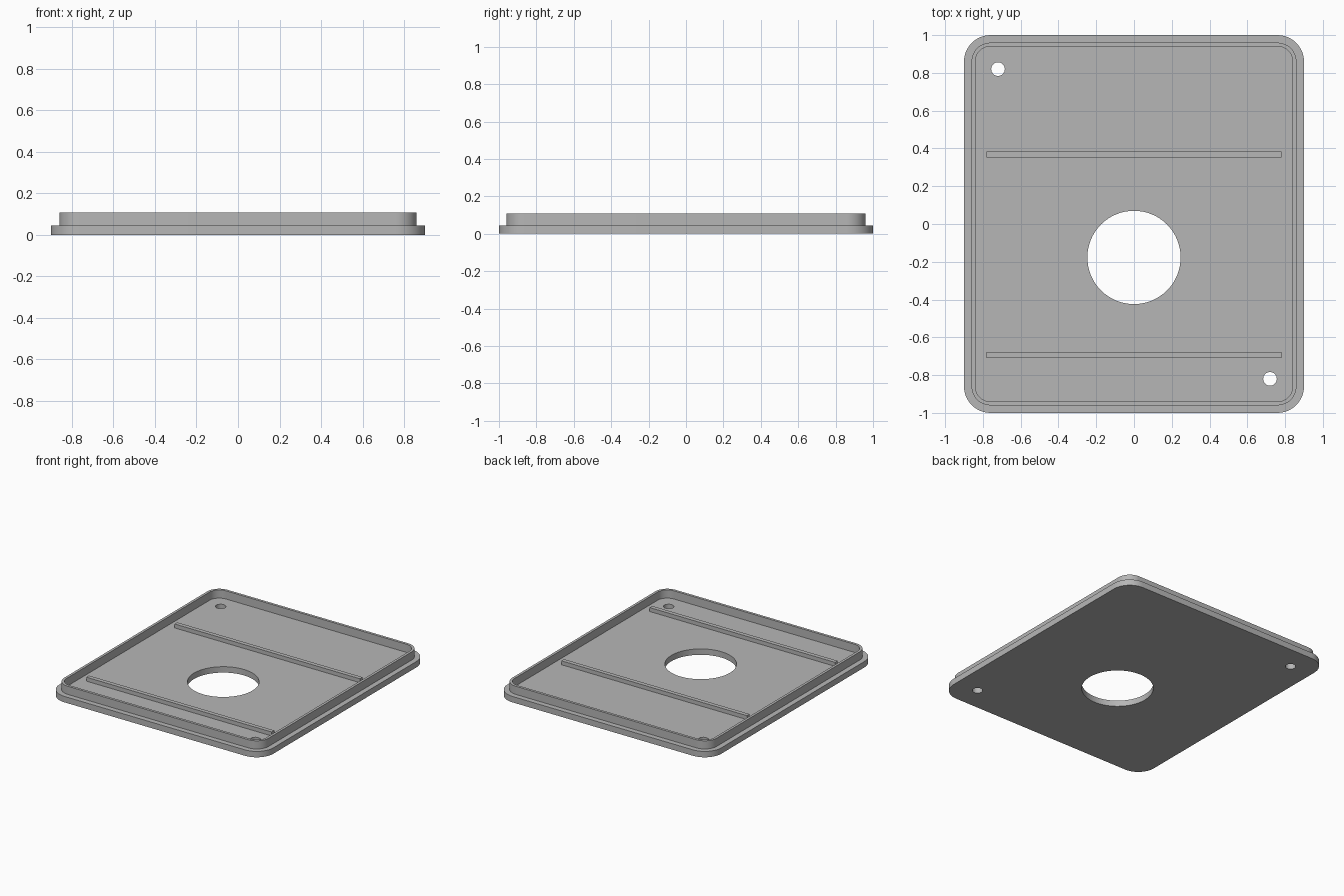
import bpy
import bmesh
from math import cos, sin, pi, radians

cube = bpy.data.objects.get("Cube")
if cube:
    bpy.data.objects.remove(cube, do_unlink=True)

PLATE_TOP = 0.045
SINK = 0.005  # raised parts overlap the plate slightly

grey = bpy.data.materials.new("plain_grey")
grey.use_nodes = True
colour = (0.47, 0.47, 0.47, 1)
grey.diffuse_color = colour
grey.node_tree.nodes["Principled BSDF"].inputs["Base Color"].default_value = colour


def rounded_rect(half_x, half_y, radius, steps=12):
    """Outline of a rectangle with rounded corners."""
    points = []
    for i, (sx, sy) in enumerate([(1, 1), (-1, 1), (-1, -1), (1, -1)]):
        for s in range(steps + 1):
            a = (i + s / steps) * pi / 2
            points.append((sx * (half_x - radius) + radius * cos(a),
                           sy * (half_y - radius) + radius * sin(a)))
    return points


def circle(x, y, radius, steps):
    return [(x + radius * cos(2 * pi * i / steps), y + radius * sin(2 * pi * i / steps))
            for i in range(steps)]


def slab(name, outlines, bottom, top):
    """Extrude a filled outline; later outlines inside the first are holes."""
    curve = bpy.data.curves.new(name, "CURVE")
    curve.dimensions = "2D"
    curve.fill_mode = "BOTH"
    curve.extrude = (top - bottom) / 2
    for outline in outlines:
        spline = curve.splines.new("POLY")
        spline.points.add(len(outline) - 1)
        for point, (x, y) in zip(spline.points, outline):
            point.co = (x, y, 0, 1)
        spline.use_cyclic_u = True
    obj = bpy.data.objects.new(name, curve)
    bpy.context.collection.objects.link(obj)
    bpy.ops.object.select_all(action="DESELECT")
    obj.select_set(True)
    bpy.context.view_layer.objects.active = obj
    bpy.ops.object.convert(target="MESH")
    obj = bpy.context.view_layer.objects.active
    obj.name = name

    # Weld caps to walls and set the height
    bm = bmesh.new()
    bm.from_mesh(obj.data)
    bmesh.ops.remove_doubles(bm, verts=bm.verts, dist=0.0001)
    bmesh.ops.translate(bm, verts=bm.verts, vec=(0, 0, (bottom + top) / 2))
    bmesh.ops.recalc_face_normals(bm, faces=bm.faces)
    bm.to_mesh(obj.data)
    bm.free()
    obj.data.materials.clear()
    obj.data.materials.append(grey)
    bpy.ops.object.shade_smooth_by_angle(angle=radians(30))
    return obj


# Base plate with a large opening and two screw holes in opposite corners
slab("base_plate",
     [rounded_rect(0.9, 1.0, 0.14),
      circle(0, -0.177, 0.247, 64),
      circle(-0.72, 0.82, 0.036, 32),
      circle(0.72, -0.82, 0.036, 32)],
     0, PLATE_TOP)

# Thin raised lip, set in from the plate edge
slab("raised_lip",
     [rounded_rect(0.86, 0.96, 0.10), rounded_rect(0.84, 0.94, 0.08)],
     PLATE_TOP - SINK, 0.107)

# Two low ribs across the floor
for name, y in [("front_rib", -0.693), ("back_rib", 0.367)]:
    outline = [(sx * 0.78, y + sy * 0.016)
               for sx, sy in [(1, 1), (-1, 1), (-1, -1), (1, -1)]]
    slab(name, [outline], PLATE_TOP - SINK, 0.075)
